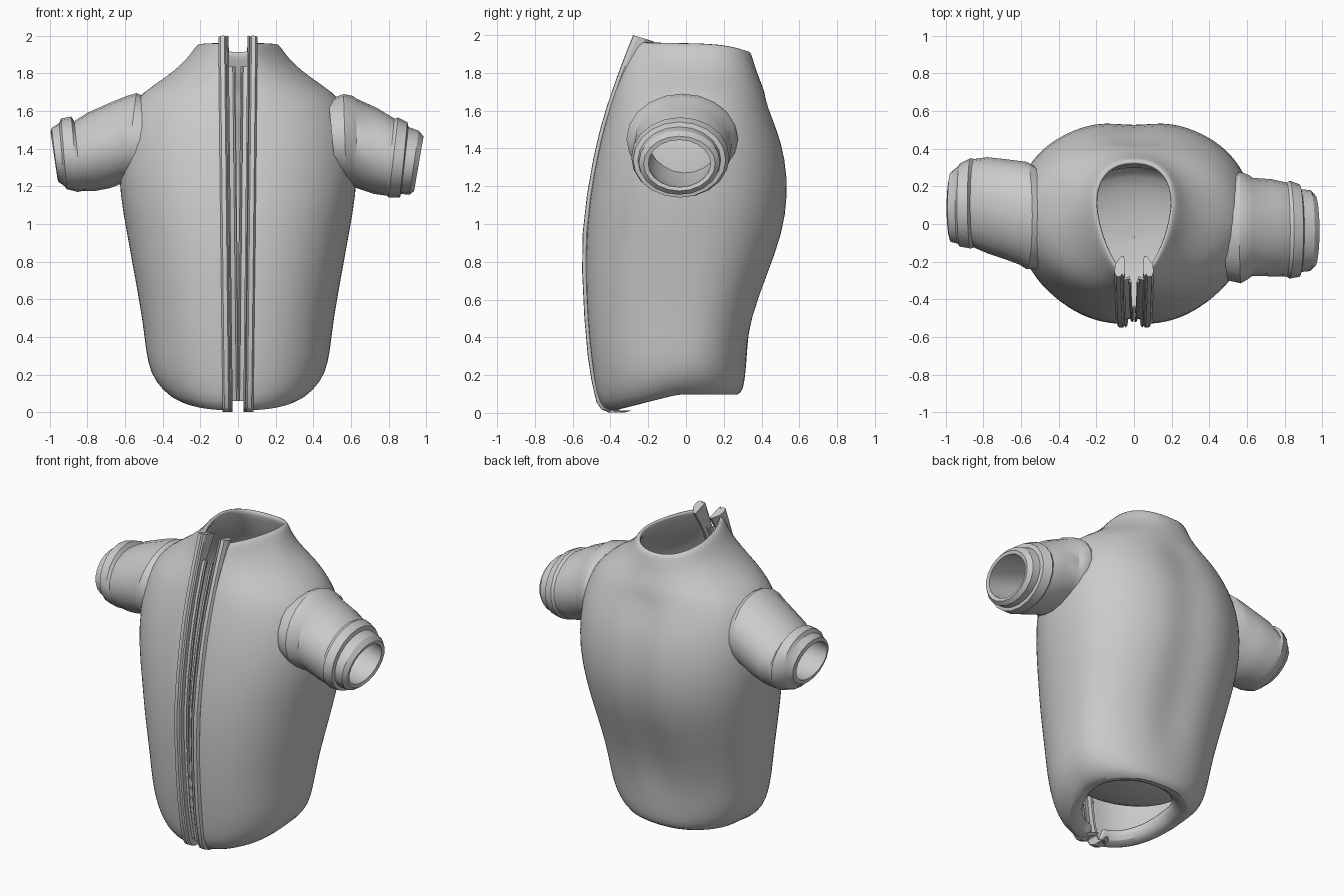
import bpy, math

# ---------- helpers ----------
def grid(name, rows, closed=False, flip=False):
    """Skin a list of equal-length point rows."""
    n = len(rows[0])
    verts = [p for r in rows for p in r]
    faces = []
    for i in range(len(rows) - 1):
        for j in range(n if closed else n - 1):
            k = (j + 1) % n
            f = (i * n + j, i * n + k, (i + 1) * n + k, (i + 1) * n + j)
            faces.append(f[::-1] if flip else f)
    me = bpy.data.meshes.new(name)
    me.from_pydata(verts, [], faces)
    ob = bpy.data.objects.new(name, me)
    bpy.context.collection.objects.link(ob)
    return ob

def smooth(ob, angle):
    bpy.ops.object.select_all(action='DESELECT')
    bpy.context.view_layer.objects.active = ob
    ob.select_set(True)
    bpy.ops.object.shade_smooth_by_angle(angle=math.radians(angle))

def mirror(ob):
    m = ob.modifiers.new("Mirror", 'MIRROR')
    m.merge_threshold = 0.001

# ---------- body shell: z, half width, front y, back y, widest y, front exponent ----------
body = [
    (0.09, .25, -.33, .16, -.04, 2.0), (0.02, .28, -.35, .22, -.04, 2.0),
    (-.002, .34, -.41, .28, -.04, 2.0), (0.05, .405, -.462, .305, -.03, 2.1),
    (0.15, .465, -.485, .315, -.02, 2.1), (0.30, .49, -.505, .325, 0, 2.2),
    (0.50, .508, -.525, .36, .02, 2.2), (0.75, .555, -.535, .455, .04, 2.2),
    (0.95, .59, -.53, .53, .05, 2.15), (1.15, .628, -.51, .56, .05, 2.15),
    (1.35, .635, -.475, .545, .04, 2.1), (1.50, .618, -.44, .50, .03, 2.0),
    (1.62, .575, -.405, .45, .02, 1.9), (1.70, .505, -.38, .42, .02, 1.8),
    (1.78, .385, -.35, .39, .03, 1.7), (1.85, .30, -.325, .37, .05, 1.6),
    (1.91, .25, -.30, .355, .08, 1.6), (1.97, .21, -.275, .34, .12, 1.6)]
SEG = 22
rows = []
for z, w, yf, yb, yc, n in body:
    row = []
    for j in range(SEG + 1):
        t = math.pi * j / SEG
        s, c = max(math.sin(t), 0), math.cos(t)
        e = n if c > 0 else 2.2
        x0 = (0.035 + 0.01 * z) * (1 - j / SEG)
        x = x0 + (w - x0) * s ** (2 / e)
        depth = abs(c) ** (2 / e)
        y = yc - (yc - yf) * depth if c > 0 else yc + (yb - yc) * depth
        back = (1 - c) / 2
        if c < 0 and .4 < z < 1.7:                      # hollow along the spine
            y -= .03 * math.exp(-(x / .12) ** 2)
        zz = z + .09 * min(1, 1 - c) * max(0, 1 - max(z, 0) / .4)  # hem dips at front
        zz -= .05 * back ** 3 * max(0, (z - 1.7) / .27) # lower back neckline
        row.append((0 if j == SEG else x, y, zz))
    rows.append(row)
shell = grid("jacket_body", rows)
mirror(shell)
so = shell.modifiers.new("Thickness", 'SOLIDIFY')
so.thickness = .03
so.offset = -1
sub = shell.modifiers.new("Smooth", 'SUBSURF')
sub.levels = sub.render_levels = 1
smooth(shell, 50)

# ---------- lining that closes the inside of the body like a shallow bowl ----------
bowl = []
for i in range(7):
    a = math.pi / 2 * i / 6
    r = max(math.sin(a), .01)
    bowl.append([(.46 * r * math.cos(2 * math.pi * k / 32),
                  -.07 + .37 * r * math.sin(2 * math.pi * k / 32),
                  .38 - .14 * math.cos(a)) for k in range(32)])
smooth(grid("lining", bowl, True), 60)

# ---------- front edging swept along the opening ----------
path = [(.012, -.375), (.002, -.41), (.02, -.45), (.06, -.475), (.17, -.50), (.3, -.52),
        (.5, -.538), (.75, -.55), (.95, -.547), (1.15, -.525), (1.35, -.49),
        (1.5, -.455), (1.62, -.42), (1.78, -.365), (1.9, -.32), (2.0, -.28)]

def strip(name, section, pts):
    out = []
    for z, y in pts:
        deep = 1 + max(0, (z - 1.8) / .2) * .3          # edging deepens at the collar
        out.append([(x + .022 * z / 2, y + d * deep,
                     z - max(0, z - 1.8) * d * 2) for x, d in section])
    ob = grid(name, out, True)
    me, m = ob.data, len(section)
    verts = [v.co[:] for v in me.vertices]
    faces = [tuple(p.vertices) for p in me.polygons]
    faces += [tuple(range(m))[::-1], tuple(range(len(verts) - m, len(verts)))]
    me.clear_geometry()
    me.from_pydata(verts, [], faces)
    mirror(ob)
    smooth(ob, 30)

strip("front_edging", [(.028, .01), (.036, 0), (.042, .012), (.050, 0), (.072, .002),
                       (.082, .02), (.078, .05), (.045, .085), (.03, .085)], path)
# zip tape and tooth bead, set back inside the gap
inner = [(max(z, .04), y) for z, y in path[3:-2]] + [(1.84, -.342)]
strip("zip_tape", [(.002, .05), (.035, .04), (.035, .055), (.002, .06)], inner)
strip("zip_bead", [(-.006, .035), (.0, .028), (.008, .035), (.002, .052)], inner)

# ---------- sleeves: top x, top z, bottom x, bottom z, centre y, half depth ----------
right = [(.48, 1.66, .52, 1.24, -.02, .28), (.56, 1.69, .575, 1.21, -.02, .295),
         (.61, 1.68, .61, 1.20, -.015, .275), (.63, 1.665, .63, 1.19, -.015, .26),
         (.74, 1.615, .72, 1.16, -.02, .258), (.83, 1.56, .79, 1.15, -.03, .25),
         (.85, 1.565, .80, 1.14, -.03, .26), (.90, 1.54, .86, 1.14, -.035, .245),
         (.905, 1.515, .865, 1.16, -.035, .22), (.96, 1.495, .91, 1.155, -.035, .215),
         (.985, 1.465, .935, 1.175, -.035, .19), (.98, 1.445, .93, 1.195, -.035, .165),
         (.80, 1.50, .76, 1.22, -.03, .18), (.60, 1.55, .60, 1.28, -.01, .18)]
left = [(.48, 1.67, .55, 1.22, .03, .27), (.54, 1.695, .60, 1.22, .045, .285),
        (.59, 1.68, .63, 1.21, .06, .275), (.70, 1.635, .68, 1.19, .08, .265),
        (.80, 1.59, .76, 1.175, .10, .255), (.87, 1.545, .83, 1.175, .11, .235),
        (.885, 1.57, .85, 1.17, .11, .24), (.94, 1.56, .91, 1.185, .10, .22),
        (.95, 1.535, .92, 1.20, .10, .205), (.99, 1.51, .955, 1.225, .09, .185),
        (.995, 1.485, .96, 1.25, .085, .16), (.80, 1.52, .78, 1.25, .09, .18),
        (.60, 1.55, .60, 1.28, .05, .18)]

def sleeve(name, rings, side, n=20):
    out = []
    for xt, zt, xb, zb, yc, ry in rings:
        ring = []
        for k in range(n):
            a = 2 * math.pi * k / n
            u = math.sin(a) / 2
            ring.append((side * ((xt + xb) / 2 + u * (xt - xb)),
                         yc + ry * math.cos(a), (zt + zb) / 2 + u * (zt - zb)))
        out.append(ring)
    smooth(grid(name, out, True, flip=side < 0), 30)

sleeve("sleeve_right", right, 1)
sleeve("sleeve_left", left, -1)
